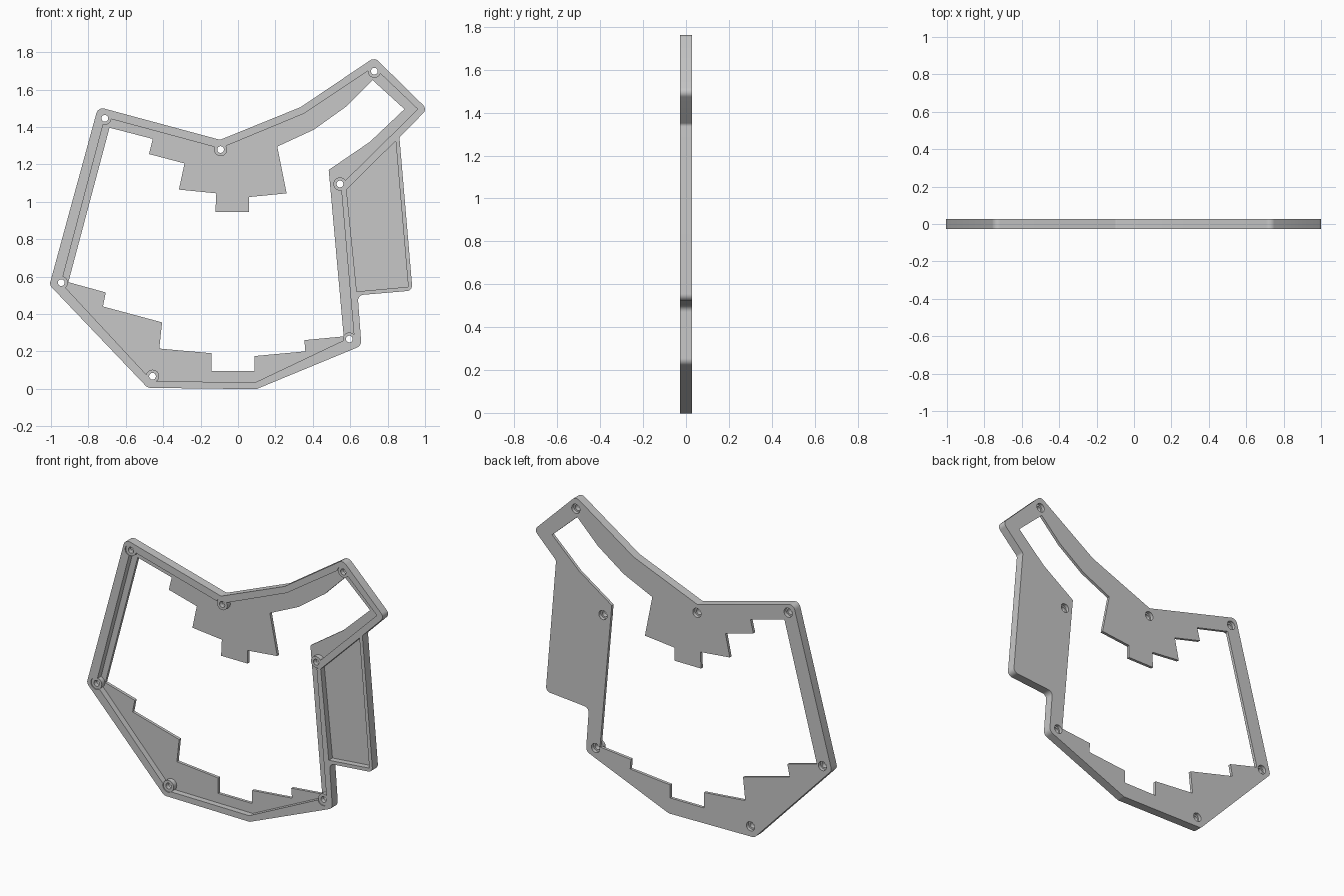
import bpy, bmesh, math
from mathutils import Vector

if "Cube" in bpy.data.objects:
    bpy.data.objects.remove(bpy.data.objects["Cube"], do_unlink=True)

FRONT, BACK = -0.027, 0.027
FLOOR = 0.009        # front face of the thin back plate
BOSS_TOP = -0.021    # bosses stop just below the rim
OUT = 0.1            # cutters reach past the body

grey = bpy.data.materials.new("light grey")
grey.use_nodes = True
colour = (0.57, 0.57, 0.57, 1)
grey.diffuse_color = colour
grey.node_tree.nodes["Principled BSDF"].inputs["Base Color"].default_value = colour


def fillet(points, steps=6):
    """Round each (x, z, radius) corner; a missing radius stays sharp."""
    result = []
    for i, p in enumerate(points):
        corner = Vector(p[:2])
        if len(p) < 3:
            result.append(corner)
            continue
        a = (Vector(points[i - 1][:2]) - corner).normalized()
        b = (Vector(points[(i + 1) % len(points)][:2]) - corner).normalized()
        half = a.angle(b) / 2
        centre = corner + (a + b).normalized() * p[2] / math.sin(half)
        start = corner + a * p[2] / math.tan(half) - centre
        end = corner + b * p[2] / math.tan(half) - centre
        sweep = math.atan2(start.x * end.y - start.y * end.x, start.dot(end))
        for k in range(steps + 1):
            t = sweep * k / steps
            c, s = math.cos(t), math.sin(t)
            result.append(centre + Vector((c * start.x - s * start.y,
                                           s * start.x + c * start.y)))
    return result


def prism(name, outlines, y0, y1):
    """Extrude flat x-z outlines from y0 to y1 as one object."""
    bm = bmesh.new()
    for outline in outlines:
        face = bm.faces.new([bm.verts.new((p[0], y0, p[1])) for p in outline])
        extruded = bmesh.ops.extrude_face_region(bm, geom=[face])["geom"]
        verts = [g for g in extruded if isinstance(g, bmesh.types.BMVert)]
        bmesh.ops.translate(bm, verts=verts, vec=(0, y1 - y0, 0))
    bmesh.ops.recalc_face_normals(bm, faces=bm.faces)
    mesh = bpy.data.meshes.new(name)
    bm.to_mesh(mesh)
    bm.free()
    mesh.materials.append(grey)
    obj = bpy.data.objects.new(name, mesh)
    bpy.context.collection.objects.link(obj)
    return obj


def combine(body, tool, operation):
    mod = body.modifiers.new(tool.name, "BOOLEAN")
    mod.object, mod.operation, mod.solver = tool, operation, "EXACT"
    bpy.context.view_layer.objects.active = body
    bpy.ops.object.modifier_apply(modifier=mod.name)
    bpy.data.objects.remove(tool, do_unlink=True)


def circles(radius, sides=32):
    turn = 2 * math.pi / sides
    return [[(x + radius * math.cos(k * turn), z + radius * math.sin(k * turn))
             for k in range(sides)] for x, z in SCREWS]


# Outer silhouette, with corner radii
OUTLINE = [(-.748, 1.507, .035), (-.096, 1.331, .02), (.335, 1.506), (.73, 1.772, .035),
           (1.012, 1.495, .03), (.863, 1.345, .02), (.933, .525, .03), (.64, .5, .03),
           (.66, .23, .035), (.098, -.002, .03), (-.483, .005, .04), (-1.008, .555, .03)]

# Main recess inside the rim, and the recess of the side wing
RECESS = [(-.711, 1.451), (-.096, 1.285), (.35, 1.47), (.725, 1.72), (.961, 1.495),
          (.55, 1.09), (.62, .285), (.094, .035), (-.457, .04), (-.945, .565)]
WING = [(.843, 1.325), (.91, .545), (.635, .52), (.58, 1.065)]

# Stepped opening through the back plate
OPENING = [(-.687, 1.396), (-.456, 1.336), (-.476, 1.255), (-.286, 1.205), (-.316, 1.065),
           (-.116, 1.045), (-.121, .945), (.059, .945), (.059, 1.025), (.26, 1.045),
           (.21, 1.295), (.405, 1.385), (.58, 1.51), (.72, 1.65), (.89, 1.495),
           (.705, 1.32), (.485, 1.17), (.565, .28), (.355, .26), (.36, .2),
           (.089, .175), (.089, .095), (-.141, .095), (-.141, .19), (-.421, .215),
           (-.406, .355), (-.722, .44), (-.707, .515), (-.907, .57)]

SCREWS = [(-.712, 1.446), (-.093, 1.279), (.729, 1.698), (.545, 1.095),
          (.595, .266), (-.457, .067), (-.945, .567)]

# Tray: solid outline, hollowed from the front and opened through the back
tray = prism("case_tray", [fillet(OUTLINE)], FRONT, BACK)
combine(tray, prism("recesses", [RECESS, WING], -OUT, FLOOR), "DIFFERENCE")
combine(tray, prism("opening", [OPENING], -OUT, OUT), "DIFFERENCE")

# Screw bosses, sunk slightly below the rim, with counterbored holes
combine(tray, prism("bosses", circles(.035), BOSS_TOP, FLOOR + .007), "UNION")
combine(tray, prism("boss_seats", circles(.0352), -OUT, BOSS_TOP), "DIFFERENCE")
combine(tray, prism("screw_holes", circles(.018), -OUT, OUT), "DIFFERENCE")
combine(tray, prism("counterbores", circles(.028), FLOOR - .003, OUT), "DIFFERENCE")

tray.select_set(True)
bpy.context.view_layer.objects.active = tray
bpy.ops.object.shade_smooth_by_angle(angle=math.radians(30))
